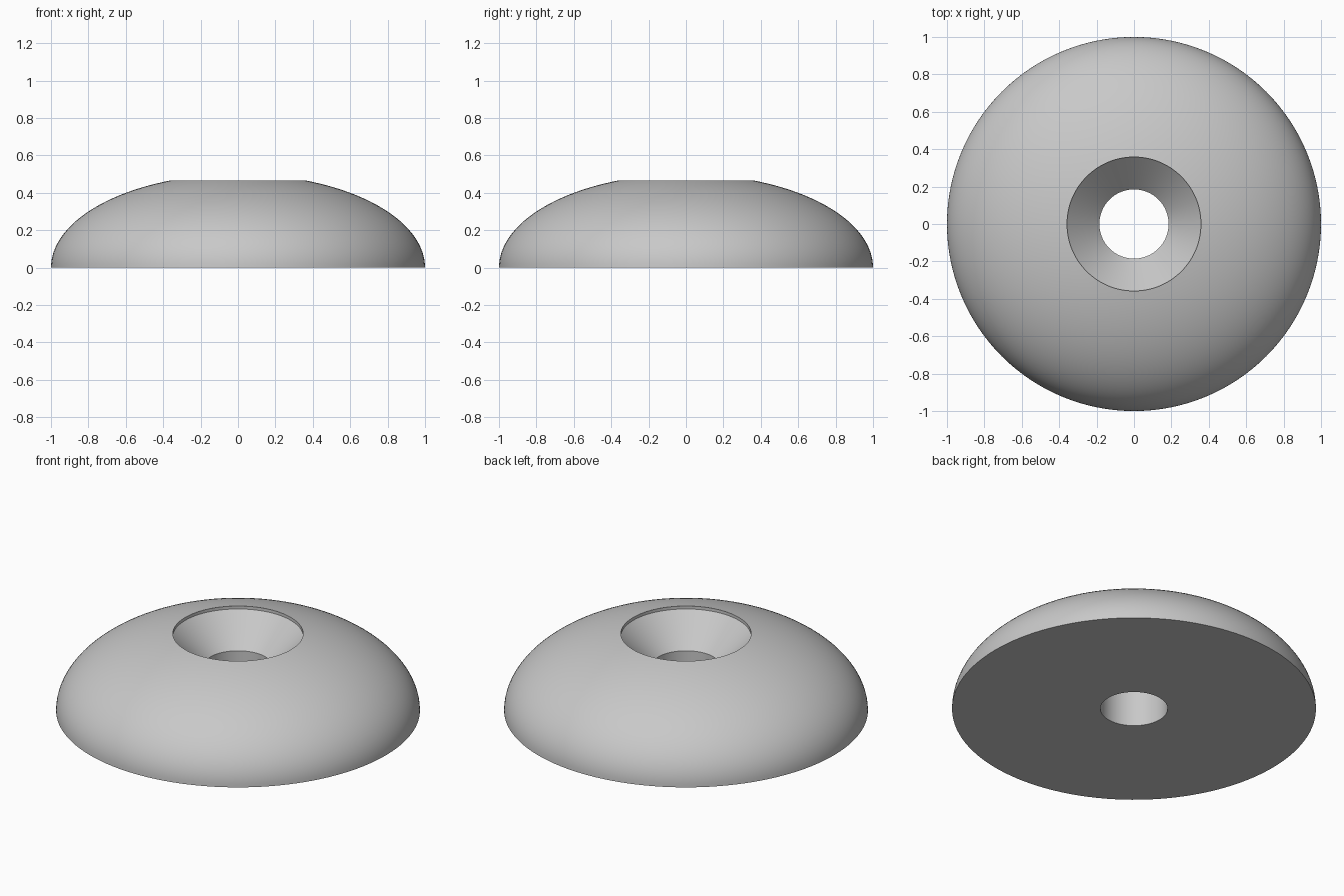
import bpy
import bmesh
from math import asin, cos, sin, pi, radians

cube = bpy.data.objects.get("Cube")
if cube:
    bpy.data.objects.remove(cube, do_unlink=True)

# Main dimensions
DOME_HEIGHT = 0.5
RIM_RADIUS = 0.358
HOLE_RADIUS = 0.185
LIP_DEPTH = 0.018
SEGMENTS = 128
ARC_STEPS = 28

# Plain grey material
grey = bpy.data.materials.new("plain grey")
grey.use_nodes = True
colour = (0.58, 0.58, 0.58, 1)
grey.diffuse_color = colour
grey.node_tree.nodes["Principled BSDF"].inputs["Base Color"].default_value = colour

# Half-ellipse dome outline, cut off where it meets the recess rim
end_angle = pi / 2 - asin(RIM_RADIUS)
angles = [end_angle * i / ARC_STEPS for i in range(ARC_STEPS + 1)]
profile = [(cos(a), DOME_HEIGHT * sin(a)) for a in angles]

# Short lip, 45 degree countersink and straight through hole
lip_z = profile[-1][1] - LIP_DEPTH
profile += [
    (RIM_RADIUS, lip_z),
    (HOLE_RADIUS, lip_z - (RIM_RADIUS - HOLE_RADIUS)),
    (HOLE_RADIUS, 0),
]

# Revolve the closed outline into a solid ring
bm = bmesh.new()
rings = []
for r, z in profile:
    turns = [2 * pi * k / SEGMENTS for k in range(SEGMENTS)]
    rings.append([bm.verts.new((r * cos(t), r * sin(t), z)) for t in turns])
for lower, upper in zip(rings, rings[1:] + rings[:1]):
    for k in range(SEGMENTS):
        n = (k + 1) % SEGMENTS
        bm.faces.new((lower[k], lower[n], upper[n], upper[k]))
bmesh.ops.recalc_face_normals(bm, faces=bm.faces)

mesh = bpy.data.meshes.new("countersunk_dome_foot")
bm.to_mesh(mesh)
bm.free()
mesh.materials.append(grey)
foot = bpy.data.objects.new("countersunk_dome_foot", mesh)
bpy.context.collection.objects.link(foot)

# Smooth dome and bore, crisp edges at the rim and base
bpy.ops.object.select_all(action="DESELECT")
foot.select_set(True)
bpy.context.view_layer.objects.active = foot
bpy.ops.object.shade_smooth_by_angle(angle=radians(30))
